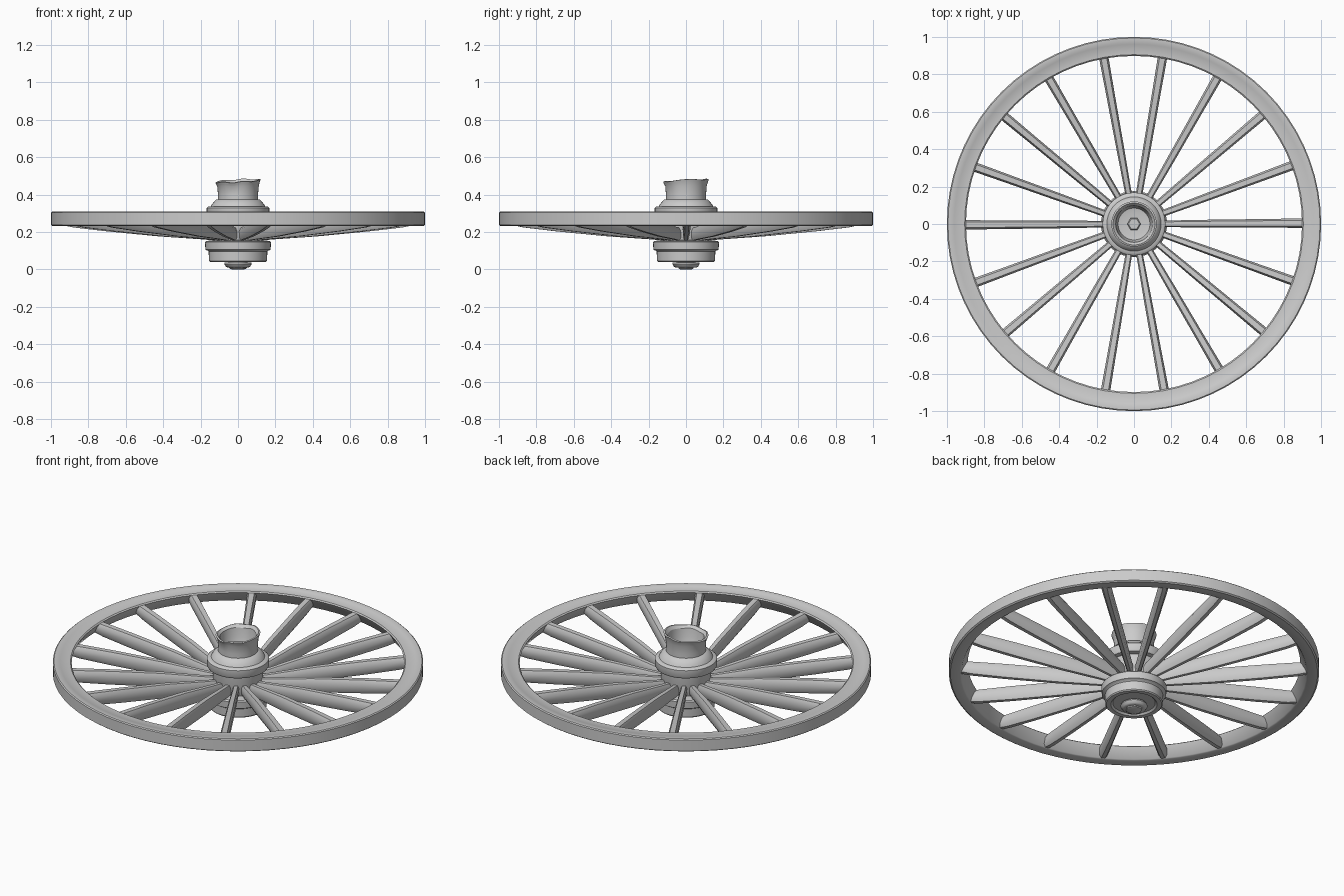
import bpy, bmesh
from math import sin, cos, pi, radians
from mathutils import Vector

if "Cube" in bpy.data.objects:
    bpy.data.objects.remove(bpy.data.objects["Cube"])


def make_object(name, bm, angle=35):
    bmesh.ops.recalc_face_normals(bm, faces=bm.faces)
    mesh = bpy.data.meshes.new(name)
    bm.to_mesh(mesh)
    bm.free()
    ob = bpy.data.objects.new(name, mesh)
    bpy.context.collection.objects.link(ob)
    bpy.ops.object.select_all(action='DESELECT')
    ob.select_set(True)
    bpy.context.view_layer.objects.active = ob
    bpy.ops.object.shade_smooth_by_angle(angle=radians(angle))
    return ob


def lathe(name, profile, sides, closed=False, angle=35):
    """Revolve (radius, z) points; open profiles get end caps."""
    bm = bmesh.new()
    rings = [[bm.verts.new((r * cos(2 * pi * i / sides), r * sin(2 * pi * i / sides), z))
              for i in range(sides)] for r, z in profile]
    pairs = list(zip(rings, rings[1:]))
    if closed:
        pairs.append((rings[-1], rings[0]))
    else:
        bm.faces.new(rings[0])
        bm.faces.new(rings[-1])
    for a, b in pairs:
        for i in range(sides):
            j = (i + 1) % sides
            bm.faces.new((a[i], a[j], b[j], b[i]))
    return make_object(name, bm, angle)


def make_spoke(index, angle):
    """Blade-shaped spoke: (radius, z centre, width, height) stations."""
    stations = [(0.10, 0.185, 0.034, 0.065), (0.20, 0.195, 0.036, 0.068),
                (0.42, 0.217, 0.042, 0.082), (0.70, 0.243, 0.046, 0.080),
                (0.88, 0.260, 0.050, 0.072), (0.94, 0.268, 0.050, 0.062)]
    section = [(-0.5, 0.25), (-0.3, 0.5), (0.3, 0.5), (0.5, 0.25),
               (0.45, -0.25), (0.22, -0.5), (-0.22, -0.5), (-0.45, -0.25)]
    out = Vector((cos(angle), sin(angle), 0))
    side = Vector((-sin(angle), cos(angle), 0))
    bm = bmesh.new()
    rings = []
    for r, z, w, h in stations:
        rings.append([bm.verts.new(out * r + side * (u * w) + Vector((0, 0, z + v * h)))
                      for u, v in section])
    for a, b in zip(rings, rings[1:]):
        for i in range(8):
            j = (i + 1) % 8
            bm.faces.new((a[i], a[j], b[j], b[i]))
    bm.faces.new(rings[0])
    bm.faces.new(rings[-1])
    return make_object(f"spoke_{index + 1:02d}", bm, 50)


# Wooden rim with an inner wall square to the dished spokes
lathe("rim", [(1.0, 0.238), (1.0, 0.303), (0.994, 0.308), (0.965, 0.308), (0.96, 0.305),
              (0.905, 0.303), (0.898, 0.297), (0.932, 0.236), (0.94, 0.232), (0.992, 0.232)],
      72, closed=True)

# Eighteen spokes
for i in range(18):
    make_spoke(i, radians(20 * i + 0.3))

# Hub: lower bands, core between the spokes, upper flange
lathe("hub_lower_bands", [(0.115, 0.05), (0.125, 0.04), (0.15, 0.04), (0.155, 0.046),
                          (0.157, 0.095), (0.162, 0.10), (0.174, 0.105), (0.177, 0.145),
                          (0.17, 0.152), (0.12, 0.156)], 40)
lathe("hub_core", [(0.12, 0.15), (0.135, 0.21), (0.14, 0.29)], 40)
lathe("hub_upper_flange", [(0.14, 0.275), (0.162, 0.28), (0.168, 0.29), (0.168, 0.328),
                           (0.16, 0.335), (0.145, 0.337), (0.138, 0.35), (0.118, 0.372),
                           (0.105, 0.375)], 40)

# Open axle collar with an uneven, flared top
collar = lathe("axle_collar", [(0.108, 0.36), (0.107, 0.40), (0.111, 0.445), (0.117, 0.462),
                               (0.121, 0.472), (0.112, 0.475), (0.098, 0.46), (0.092, 0.41),
                               (0.085, 0.385), (0.06, 0.38)], 40)
for v in collar.data.vertices:
    if v.co.z > 0.455:
        v.co.z += 0.055 * (v.co.x + v.co.y) + 0.003 * sin(v.co.x * 60)

# Axle end seen inside the collar, and the cap nut below
lathe("axle_end", [(0.036, 0.37), (0.036, 0.395), (0.03, 0.40)], 6)
lathe("axle_neck", [(0.05, 0.02), (0.05, 0.06)], 24)
lathe("axle_washer", [(0.055, 0.010), (0.064, 0.014), (0.073, 0.028), (0.071, 0.036),
                      (0.05, 0.038)], 24)
lathe("axle_nut", [(0.034, 0.0), (0.046, 0.004), (0.05, 0.02)], 6)
